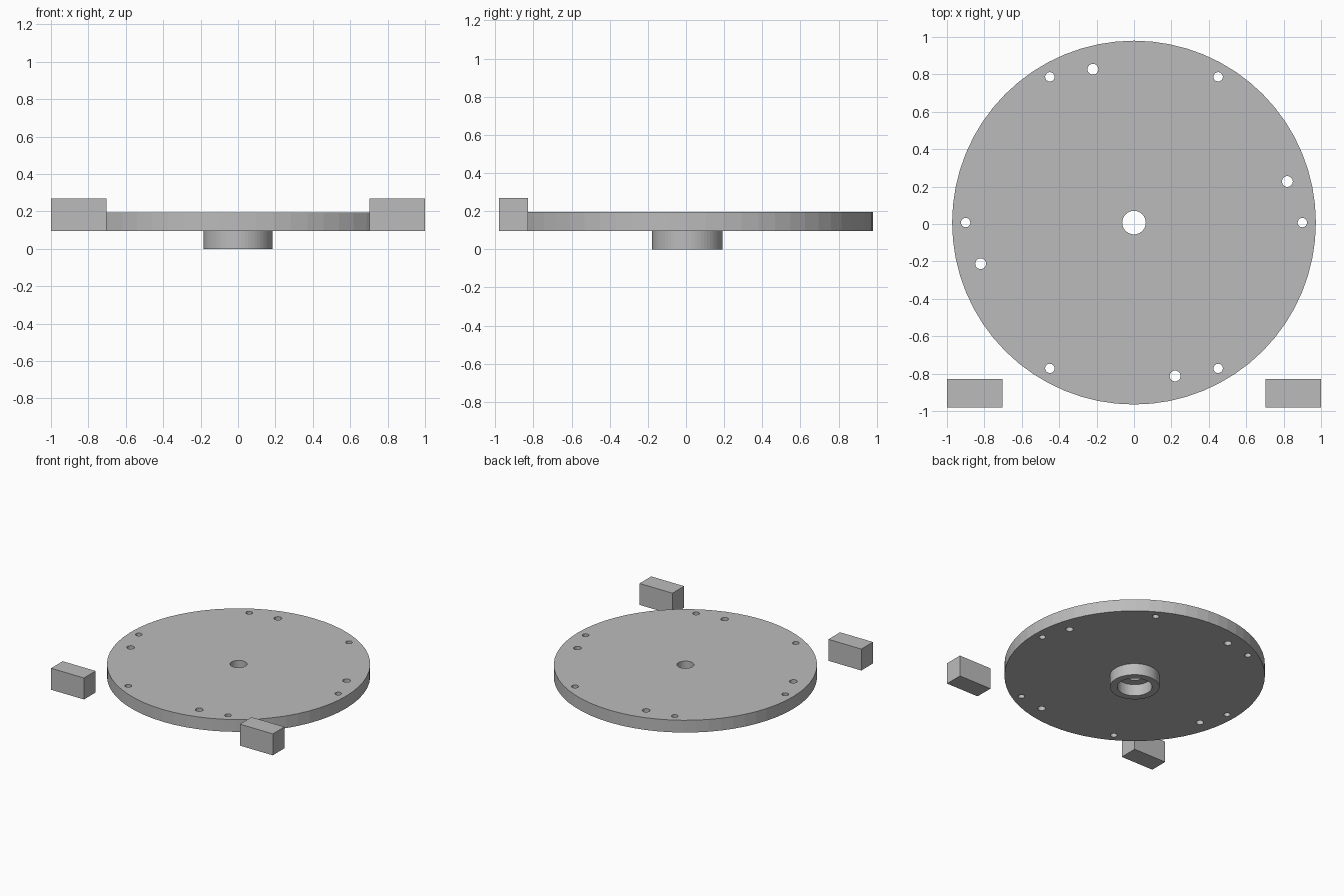
import bpy, bmesh
from math import radians, cos, sin
from mathutils import Matrix, Vector

if "Cube" in bpy.data.objects:
    bpy.data.objects.remove(bpy.data.objects["Cube"])

CENTRE_Y = 0.0075
PLATE_Z = (0.095, 0.195)

grey = bpy.data.materials.new("grey")
grey.use_nodes = True
grey.diffuse_color = (0.5, 0.5, 0.5, 1)
grey.node_tree.nodes["Principled BSDF"].inputs["Base Color"].default_value = (0.5, 0.5, 0.5, 1)


def add_cylinder(bm, x, y, radius, z0, z1, sides):
    bmesh.ops.create_cone(bm, cap_ends=True, segments=sides, radius1=radius, radius2=radius,
                          depth=z1 - z0, matrix=Matrix.Translation((x, y, (z0 + z1) / 2)))


def finish(name, bm):
    mesh = bpy.data.meshes.new(name)
    bmesh.ops.recalc_face_normals(bm, faces=bm.faces)
    bm.to_mesh(mesh)
    bm.free()
    mesh.materials.append(grey)
    obj = bpy.data.objects.new(name, mesh)
    bpy.context.collection.objects.link(obj)
    return obj


def cut(obj, cutter):
    mod = obj.modifiers.new("holes", 'BOOLEAN')
    mod.operation = 'DIFFERENCE'
    mod.solver = 'EXACT'
    mod.object = cutter
    cutter.hide_render = True
    cutter.hide_set(True)


# Round plate
bm = bmesh.new()
add_cylinder(bm, 0, CENTRE_Y, 0.9725, *PLATE_Z, 64)
plate = finish("round_plate", bm)

# Plate holes: centre, ring of six, ring of four
bm = bmesh.new()
add_cylinder(bm, 0, CENTRE_Y, 0.063, 0.05, 0.25, 32)
for count, start, ring, radius in ((6, 0, 0.9, 0.025), (4, 15, 0.849, 0.029)):
    for i in range(count):
        a = radians(start + 360 * i / count)
        add_cylinder(bm, ring * cos(a), CENTRE_Y + ring * sin(a), radius, 0.05, 0.25, 24)
cut(plate, finish("plate_hole_cutter", bm))

# Hollow hub under the plate
bm = bmesh.new()
profile = [bm.verts.new((r, CENTRE_Y, z)) for r, z in
           ((0.13, 0), (0.185, 0), (0.185, 0.11), (0.13, 0.11))]
edges = [bm.edges.new((profile[i - 1], profile[i])) for i in range(4)]
bmesh.ops.spin(bm, geom=profile + edges, cent=Vector((0, CENTRE_Y, 0)), axis=(0, 0, 1),
               angle=radians(360), steps=64, use_merge=True)
bmesh.ops.remove_doubles(bm, verts=bm.verts, dist=0.0001)
finish("hub", bm)

# Loose blocks at the front corners
for name, side in (("left_block", 1), ("right_block", -1)):
    bm = bmesh.new()
    bmesh.ops.create_cube(bm, size=1, matrix=Matrix.Translation((side * 0.8515, -0.905, 0.1825))
                          @ Matrix.Diagonal((0.297, 0.15, 0.175, 1)))
    finish(name, bm)
